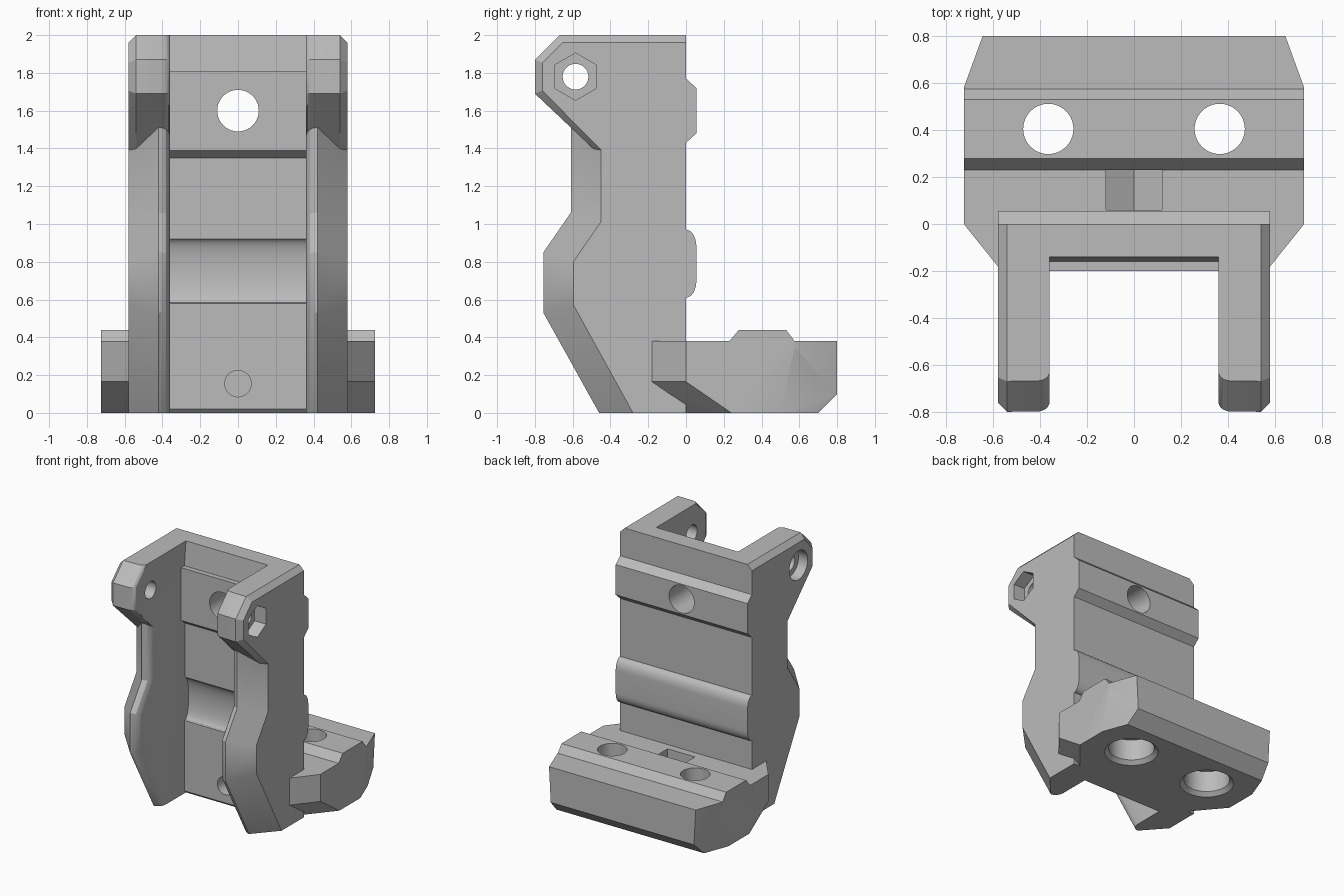
import bpy, bmesh, math
from mathutils import Matrix, Vector

cube = bpy.data.objects.get("Cube")
if cube:
    bpy.data.objects.remove(cube, do_unlink=True)

grey = bpy.data.materials.new("plain grey")
grey.use_nodes = True
COLOUR = (0.5, 0.5, 0.5, 1)
grey.diffuse_color = COLOUR
grey.node_tree.nodes["Principled BSDF"].inputs["Base Color"].default_value = COLOUR


def finish(name, bm):
    bmesh.ops.recalc_face_normals(bm, faces=bm.faces)
    mesh = bpy.data.meshes.new(name)
    bm.to_mesh(mesh)
    bm.free()
    mesh.materials.append(grey)
    obj = bpy.data.objects.new(name, mesh)
    bpy.context.collection.objects.link(obj)
    return obj


def loft(name, sections):
    """Skin matching (y, z) outlines placed at successive x positions."""
    bm = bmesh.new()
    rings = [[bm.verts.new((x, y, z)) for y, z in pts] for x, pts in sections]
    for a, b in zip(rings, rings[1:]):
        for i in range(len(a)):
            j = (i + 1) % len(a)
            bm.faces.new((a[i], a[j], b[j], b[i]))
    bm.faces.new(rings[0])
    bm.faces.new(rings[-1])
    bmesh.ops.triangulate(bm, faces=[f for f in bm.faces if len(f.verts) == 4])
    return finish(name, bm)


def prism(name, half, pts):
    return loft(name, [(-half, pts), (half, pts)])


def hull(name, points):
    """Convex solid from points mirrored across x."""
    bm = bmesh.new()
    for x, y, z in points:
        for s in (1, -1):
            bm.verts.new((s * x, y, z))
    bmesh.ops.remove_doubles(bm, verts=bm.verts, dist=0.0001)
    bmesh.ops.convex_hull(bm, input=bm.verts)
    bmesh.ops.dissolve_limit(bm, angle_limit=0.02, verts=bm.verts, edges=bm.edges)
    return finish(name, bm)


def rod(name, axis, start, end, r1, r2=None, sides=40):
    """Cylinder or cone between two points along x, y or z."""
    a, b = Vector(start), Vector(end)
    turn = {"x": Matrix.Rotation(math.pi / 2, 4, "Y"),
            "y": Matrix.Rotation(-math.pi / 2, 4, "X"),
            "z": Matrix.Identity(4)}[axis]
    bm = bmesh.new()
    bmesh.ops.create_cone(
        bm, cap_ends=True, segments=sides, radius1=r1, radius2=r2 or r1,
        depth=(b - a).length,
        matrix=Matrix.Translation((a + b) / 2) @ turn @ Matrix.Rotation(math.pi / 2, 4, "Z"))
    return finish(name, bm)


def combine(target, tool, operation):
    mod = target.modifiers.new("combine", "BOOLEAN")
    mod.operation, mod.solver, mod.object = operation, "EXACT", tool
    bpy.context.view_layer.objects.active = target
    bpy.ops.object.modifier_apply(modifier=mod.name)
    bpy.data.objects.remove(tool, do_unlink=True)


# Back wall, later hollowed on its front
body = prism("clamp_body", 0.4, [(-0.3, 0), (-0.3, 2), (0, 2), (0, 0)])

# Side arms: wavy lower plate with a wide outer bevel, and a head on top
PLATE = [(-0.46, 0, 1.12, 0), (-0.755, 0.53, 1, 0.25), (-0.755, 0.85, 1, -0.3),
         (-0.61, 1.06, 1, -0.3), (-0.61, 1.6, 1, 0)]
HEAD = [(-0.8, 1.69, 1, 0.4), (-0.8, 1.87, 1, -0.4), (-0.67, 2, 0.4, -1),
        (0, 2, 0, -1), (0, 1.36, 0, 0), (-0.45, 1.36, 0, 0.8)]
ROUND = [(0.3, 1), (0.36, 1), (0.367, 0.6), (0.38, 0.27), (0.4, 0.07)]


def plate_at(d):
    return [(y + d * fy, z + d * fz) for y, z, fy, fz in PLATE] + [(0, 1.6), (0, 0)]


def head_at(d):
    return [(y + d * fy, z + d * fz) for y, z, fy, fz in HEAD]


def head_round(d):
    return [(y + d, z) if i < 3 else (y, z) for i, (y, z, _, _) in enumerate(HEAD)]


for s in (1, -1):
    plate = [(s * x, plate_at(0.06 * d)) for x, d in ROUND]
    plate += [(s * 0.42, plate_at(0)), (s * 0.58, plate_at(0.16))]
    combine(body, loft("arm_plate", plate), "UNION")
    head = [(s * x, head_round(0.035 * d)) for x, d in ROUND]
    head += [(s * 0.54, head_at(0)), (s * 0.58, head_at(0.04))]
    combine(body, loft("arm_head", head), "UNION")

# Ribs across the back: one bevelled, one rounded
combine(body, prism("bevelled_rib", 0.58, [
    (-0.05, 1.43), (0, 1.43), (0.055, 1.48), (0.055, 1.72), (0, 1.77), (-0.05, 1.77)]), "UNION")
curve = [(0.055 * math.sin(t), 0.70 - 0.09 * math.cos(t))
         for t in [i * math.pi / 16 for i in range(9)]]
curve += [(y, 1.58 - z) for y, z in reversed(curve)]
combine(body, prism("rounded_rib", 0.58, [(-0.05, 0.61)] + curve + [(-0.05, 0.97)]), "UNION")

# Foot with slanted corners and a raised bar
foot = hull("foot", [
    (0.5, -0.03, 0), (0.725, 0.24, 0), (0.725, 0.5, 0), (0.65, 0.7, 0),
    (0.63, 0.8, 0.1), (0.5, -0.28, 0.165), (0.725, 0, 0.165),
    (0.5, -0.28, 0.38), (0.725, 0, 0.38), (0.725, 0.58, 0.38), (0.645, 0.8, 0.38)])
combine(foot, prism("foot_bar", 0.725, [
    (0.23, 0.34), (0.23, 0.38), (0.28, 0.44), (0.53, 0.44), (0.575, 0.38), (0.575, 0.34)]), "UNION")
combine(body, foot, "UNION")

# Front channel with a lip, a step and a shallow round hollow
hollow = [(-0.155 + 0.05 * math.sin(t), 0.75 + 0.17 * math.cos(t))
          for t in [i * math.pi / 16 for i in range(1, 16)]]
combine(body, prism("channel_cut", 0.36, [
    (-1.2, 2.2), (-0.14, 2.2), (-0.14, 2), (-0.16, 1.81), (-0.2, 1.81), (-0.2, 1.39),
    (-0.15, 1.35), (-0.15, 0.92)] + hollow + [
    (-0.16, 0.58), (-0.16, 0.02), (-0.14, 0), (-0.14, -0.1), (-1.2, -0.1)]), "DIFFERENCE")

# Holes through the back wall, and the nut slot in the foot
combine(body, rod("back_hole_cut", "y", (0, -0.4, 1.6), (0, 0.2, 1.6), 0.11), "DIFFERENCE")
combine(body, rod("low_hole_cut", "y", (0, -0.4, 0.155), (0, 0.1, 0.155), 0.07), "DIFFERENCE")
combine(body, hull("nut_slot_cut", [
    (x, y, z) for y in (0.06, 0.23)
    for x, z in ((0, 0.015), (0.12, 0.085), (0.12, 0.6))]), "DIFFERENCE")

# Foot bolt holes with countersunk pockets below
for x in (-0.365, 0.365):
    y = 0.405
    combine(body, rod("bolt_cut", "z", (x, y, -0.1), (x, y, 0.6), 0.107), "DIFFERENCE")
    combine(body, rod("pocket_cut", "z", (x, y, -0.1), (x, y, 0.2), 0.17), "DIFFERENCE")
    combine(body, rod("rim_cut", "z", (x, y, -0.01), (x, y, 0.03), 0.21, 0.17), "DIFFERENCE")

# Pivot hole through both heads: hex pocket on one side, round on the other
PY, PZ = -0.585, 1.78
combine(body, rod("pivot_cut", "x", (-1, PY, PZ), (1, PY, PZ), 0.068), "DIFFERENCE")
combine(body, rod("hex_cut", "x", (0.48, PY, PZ), (0.8, PY, PZ), 0.125, sides=6), "DIFFERENCE")
combine(body, rod("round_cut", "x", (-0.8, PY, PZ), (-0.5, PY, PZ), 0.115), "DIFFERENCE")

# One clean shell with crisp edges
body.data.materials.clear()
body.data.materials.append(grey)
for face in body.data.polygons:
    face.material_index = 0
bpy.ops.object.select_all(action="DESELECT")
body.select_set(True)
bpy.context.view_layer.objects.active = body
bpy.ops.object.shade_smooth_by_angle(angle=math.radians(25))
